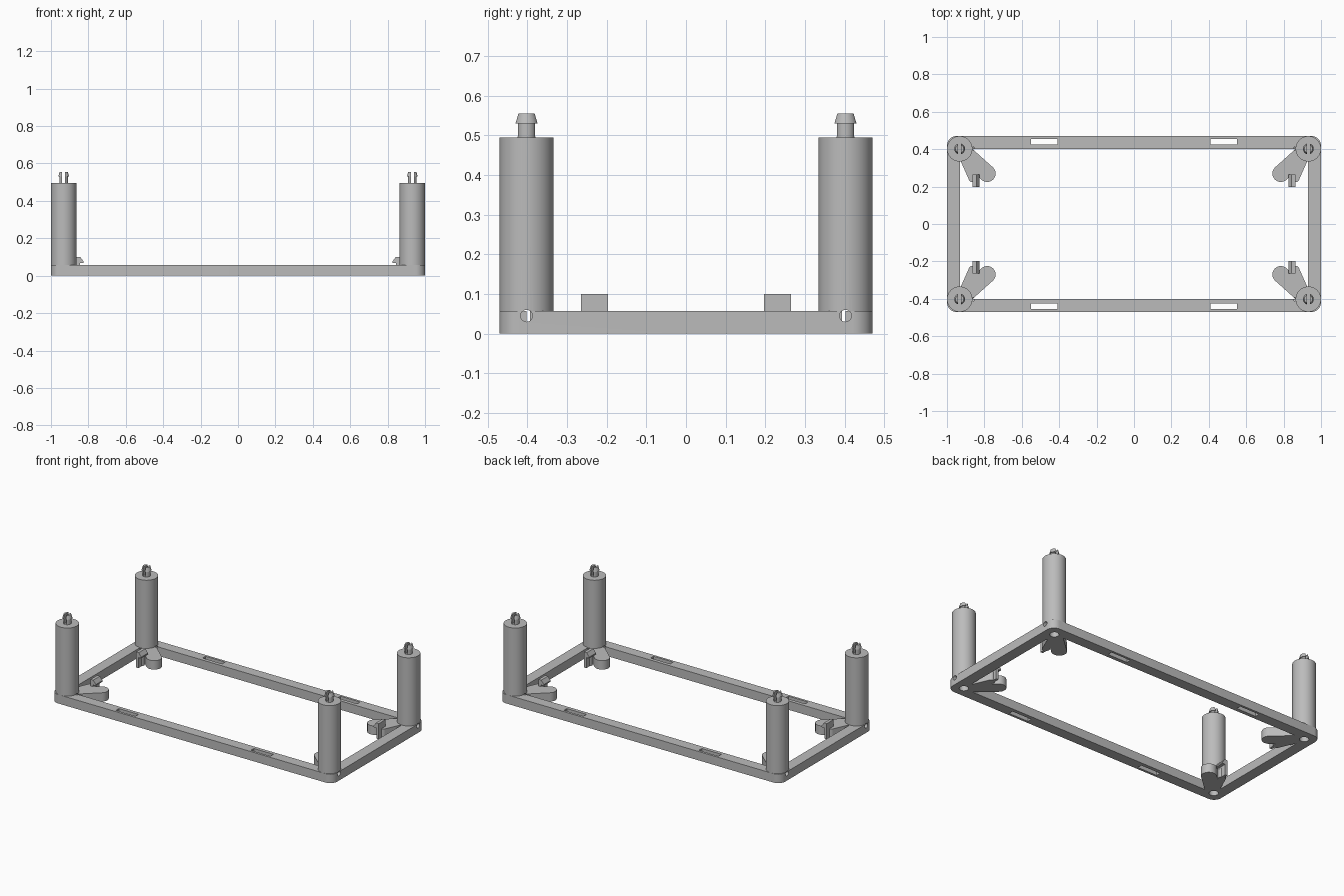
import bpy, bmesh, math
from mathutils import Vector

old = bpy.data.objects.get("Cube")
if old:
    bpy.data.objects.remove(old, do_unlink=True)

grey = bpy.data.materials.new("plain_grey")
grey.use_nodes = True
colour = (0.5, 0.5, 0.5, 1)
grey.diffuse_color = colour
grey.node_tree.nodes["Principled BSDF"].inputs["Base Color"].default_value = colour

PX, PY, R = 0.932, 0.402, 0.068      # post centre and radius
BAR = 0.057                          # frame height


def add_prism(bm, outline, start, depth):
    """Extrude a closed 3D outline along depth."""
    face = bm.faces.new([bm.verts.new(Vector(p) + Vector(start)) for p in outline])
    ext = bmesh.ops.extrude_face_region(bm, geom=[face])
    moved = [g for g in ext["geom"] if isinstance(g, bmesh.types.BMVert)]
    bmesh.ops.translate(bm, verts=moved, vec=depth)


def box(bm, x0, x1, y0, y1, z0, z1):
    add_prism(bm, [(x0, y0, 0), (x1, y0, 0), (x1, y1, 0), (x0, y1, 0)], (0, 0, z0), (0, 0, z1 - z0))


def arc(cx, cy, r, a0, a1, n):
    return [(cx + r * math.cos(a0 + (a1 - a0) * i / n),
             cy + r * math.sin(a0 + (a1 - a0) * i / n), 0) for i in range(n + 1)]


def circle(cx, cy, r, n=48):
    return arc(cx, cy, r, 0, math.tau, n)[:-1]


def lathe(bm, profile, n=48):
    """Revolve (radius, height) points about the post axis."""
    rings = [[bm.verts.new((x, y, z)) for x, y, _ in circle(PX, PY, r, n)] for r, z in profile]
    for a, b in zip(rings, rings[1:]):
        for i in range(n):
            j = (i + 1) % n
            bm.faces.new((a[i], a[j], b[j], b[i]))
    bm.faces.new(rings[0])
    bm.faces.new(rings[-1])


def make(name, bm, mirror=True, cutters=()):
    bmesh.ops.recalc_face_normals(bm, faces=bm.faces)
    mesh = bpy.data.meshes.new(name)
    bm.to_mesh(mesh)
    bm.free()
    mesh.materials.append(grey)
    ob = bpy.data.objects.new(name, mesh)
    bpy.context.collection.objects.link(ob)
    for cutter in cutters:
        cut = ob.modifiers.new("cut", "BOOLEAN")
        cut.operation, cut.solver, cut.object = "DIFFERENCE", "EXACT", cutter
    if mirror:
        mod = ob.modifiers.new("corners", "MIRROR")
        mod.use_axis = (True, True, False)
        mod.use_mirror_merge = False
    # Bake the modifiers
    graph = bpy.context.evaluated_depsgraph_get()
    baked = bpy.data.meshes.new_from_object(ob.evaluated_get(graph))
    ob.modifiers.clear()
    ob.data = baked
    bpy.ops.object.select_all(action="DESELECT")
    ob.select_set(True)
    bpy.context.view_layer.objects.active = ob
    bpy.ops.object.shade_smooth_by_angle(angle=math.radians(30))
    return ob


# Cutters: sockets and bar slots, side holes, pin slit, frame opening
bm = bmesh.new()
add_prism(bm, circle(PX, PY, 0.027), (0, 0, -0.05), (0, 0, 0.12))
box(bm, 0.41, 0.55, 0.425, 0.455, -0.1, 0.2)
sockets = make("socket_cutter", bm)

bm = bmesh.new()
add_prism(bm, [(0, y, z) for y, z, _ in circle(PY, 0.045, 0.015, 24)], (0.855, 0, 0), (0.2, 0, 0))
side_holes = make("side_hole_cutter", bm)

bm = bmesh.new()
box(bm, PX - 0.008, PX + 0.008, PY - 0.1, PY + 0.1, 0.497, 0.7)
slit = make("slit_cutter", bm)

bm = bmesh.new()
box(bm, -0.93, 0.93, -0.402, 0.402, -0.1, 0.2)
opening = make("opening_cutter", bm, mirror=False)

# Rectangular frame with rounded corners
bm = bmesh.new()
c, outline = 0.05, []
for k, (sx, sy) in enumerate([(1, 1), (-1, 1), (-1, -1), (1, -1)]):
    a = k * math.pi / 2
    outline += arc(sx * (1 - c), sy * (0.47 - c), c, a, a + math.pi / 2, 10)
add_prism(bm, outline, (0, 0, 0), (0, 0, BAR))
make("frame", bm, False, (opening, sockets, side_holes))

# Corner posts
bm = bmesh.new()
lathe(bm, [(R, 0), (R, 0.495)])
make("corner_posts", bm, True, (sockets, side_holes))

# Split snap pins on the posts
bm = bmesh.new()
lathe(bm, [(0.023, 0.49), (0.023, 0.53), (0.029, 0.53), (0.022, 0.555)], 32)
make("snap_pins", bm, True, (slit,))


def arm(name, tx, ty, r):
    """Flat round-ended arm from the post towards the inside."""
    bm = bmesh.new()
    a = math.atan2(ty - PY, tx - PX)
    pts = arc(tx, ty, r, a - math.pi / 2, a + math.pi / 2, 20)
    pts += [(PX + r * math.cos(a + s), PY + r * math.sin(a + s), 0)
            for s in (math.pi / 2, -math.pi / 2)]
    add_prism(bm, pts, (0, 0, 0), (0, 0, BAR))
    make(name, bm, True, (sockets, side_holes))


# Inner support arms and the arms carrying the clips
arm("support_arms", 0.785, 0.27, 0.045)
arm("clip_arms", 0.862, 0.245, 0.022)

# Hooked clips
bm = bmesh.new()
hook = [(0.863, 0), (0.846, 0), (0.846, 0.068), (0.826, 0.068),
        (0.826, 0.076), (0.843, 0.1), (0.863, 0.1)]
add_prism(bm, [(x, 0, z) for x, z in hook], (0, 0.197, 0), (0, 0.068, 0))
make("hooked_clips", bm)

for helper in (sockets, side_holes, slit, opening):
    bpy.data.objects.remove(helper, do_unlink=True)
